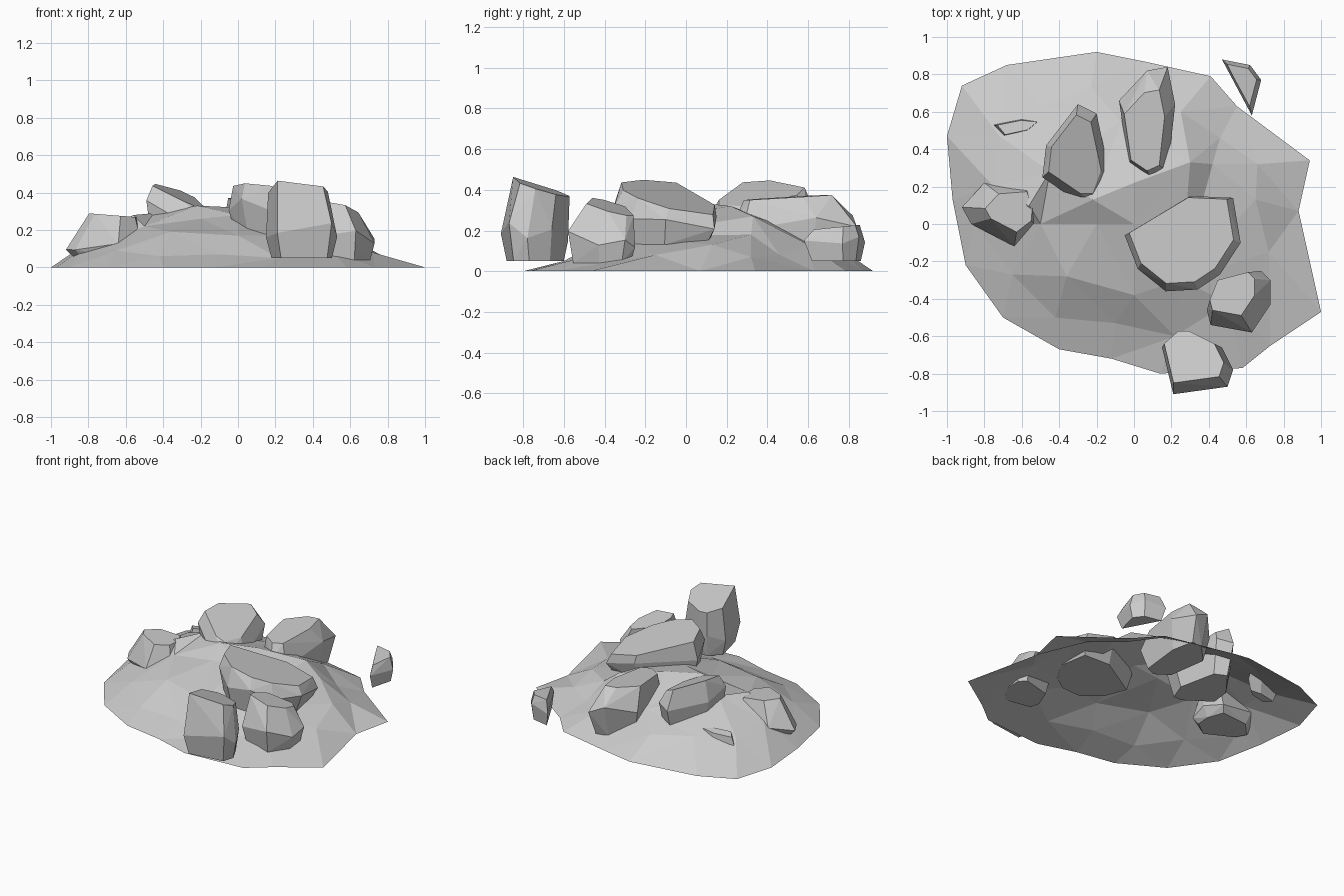
import bpy, bmesh
from mathutils import Vector
from mathutils.geometry import delaunay_2d_cdt

if "Cube" in bpy.data.objects:
    bpy.data.objects.remove(bpy.data.objects["Cube"])


def finish(name, bm):
    me = bpy.data.meshes.new(name)
    bm.to_mesh(me)
    bm.free()
    ob = bpy.data.objects.new(name, me)
    bpy.context.collection.objects.link(ob)
    return ob


def rock(name, outline, top, slope, bottom, girdle, top_scale, shift=(0, 0), base_scale=0.8):
    """Faceted boulder: hull of a tilted top, a widest girdle and a flat base."""
    pts = [Vector(p) for p in outline]
    c = sum(pts, Vector((0, 0))) / len(pts)
    bm = bmesh.new()
    for i, p in enumerate(pts):
        def plane(q):
            return top + slope[0] * (q.x - c.x) + slope[1] * (q.y - c.y)
        t = c + (p - c) * top_scale + Vector(shift)
        b = c + (p - c) * base_scale
        f = girdle + (0.12 if i % 2 else -0.04)
        bm.verts.new((t.x, t.y, plane(t)))
        bm.verts.new((p.x, p.y, bottom + (plane(p) - bottom) * f))
        bm.verts.new((b.x, b.y, bottom))
    bmesh.ops.convex_hull(bm, input=bm.verts)
    loose = [v for v in bm.verts if not v.link_faces]
    bmesh.ops.delete(bm, geom=loose, context='VERTS')
    bmesh.ops.dissolve_limit(bm, angle_limit=0.08, verts=bm.verts, edges=bm.edges)
    bmesh.ops.recalc_face_normals(bm, faces=bm.faces)
    return finish(name, bm)


# Mound: open low-poly shell, rim on the ground
rim = [(-0.2, .92), (-.68, .85), (-.92, .74), (-1, .47), (-.97, .13), (-.9, -.22), (-.7, -.5),
       (-.4, -.67), (-.12, -.72), (.14, -.8), (.58, -.77), (.73, -.65), (1, -.47), (.88, .07),
       (.94, .34), (.55, .63), (.41, .79), (.05, .87)]
peaks = [(-.65, -.27, .09), (-.36, -.28, .19), (0, -.38, .17), (.22, -.6, .05), (-.1, -.53, .07),
         (-.42, -.5, .06), (0, 0, .28), (-.5, 0, .22), (-.56, .1, .28), (.5, -.42, .09),
         (.72, -.15, .08), (.3, .33, .27), (.42, .32, .18), (.46, .46, .08), (.66, .32, .07),
         (.65, .13, .13), (0, .22, .32), (-.22, .13, .33), (-.45, .28, .29), (-.72, .47, .14),
         (-.23, .73, .13), (-.5, .63, .15), (.25, .6, .13), (-.85, 0, .07), (.25, -.3, .17),
         (-.2, .0, .26), (-.75, .2, .17), (-.07, .55, .2)]
flat = [Vector(p) for p in rim] + [Vector(p[:2]) for p in peaks]
heights = [0] * len(rim) + [p[2] for p in peaks]
vs, _, fs, orig, _, _ = delaunay_2d_cdt(flat, [], [list(range(len(rim)))], 1, 1e-5)
bm = bmesh.new()
bv = [bm.verts.new((v.x, v.y, heights[o[0]])) for v, o in zip(vs, orig)]
for f in fs:
    bm.faces.new([bv[i] for i in f])
for f in bm.faces:
    f.normal_update()
    if f.normal.z < 0:
        f.normal_flip()
finish("mound", bm)

# Boulders on and around the mound
rock("tilted_slab", [(-.05, -.06), (.02, -.24), (.17, -.36), (.34, -.35), (.46, -.27), (.57, -.1),
                     (.53, .14), (.3, .15)], .375, (-.24, -.18), .13, .6, .9, (-.01, .02), .85)
rock("front_boulder", [(.15, -.66), (.24, -.58), (.31, -.58), (.47, -.66), (.53, -.78), (.5, -.87),
                       (.21, -.91)], .41, (-.08, -.33), .05, .35, .84, (-.02, .03), .85)
rock("right_boulder", [(.45, -.31), (.39, -.46), (.41, -.54), (.63, -.58), (.73, -.43), (.73, -.3),
                       (.68, -.25)], .315, (-.22, -.22), .04, .4, .7, (-.04, .04), .85)
rock("back_boulder", [(-.08, .66), (.07, .82), (.18, .84), (.22, .64), (.18, .28), (.09, .24),
                      (-.03, .32)], .365, (-.02, .06), .05, .55, .72, (-.02, -.04))
rock("left_back_boulder", [(-.3, .64), (-.2, .59), (-.13, .26), (-.19, .1), (-.27, .1), (-.49, .25),
                           (-.47, .42)], .375, (-.42, .12), .06, .65, .78, (-.01, .01))
rock("left_boulder", [(-.92, .09), (-.8, .22), (-.55, .24), (-.5, .1), (-.51, -.02), (-.64, -.12),
                      (-.87, 0)], .28, (-.08, 0), .05, .22, .6, (.03, 0))
rock("buried_stone", [(-.75, .53), (-.6, .56), (-.5, .55), (-.56, .5), (-.7, .47)],
     .175, (.08, -.15), .05, .6, .85)
rock("back_right_shard", [(.47, .88), (.62, .85), (.68, .77), (.63, .58), (.51, .8)],
     .22, (0, .1), .05, .55, .75)
